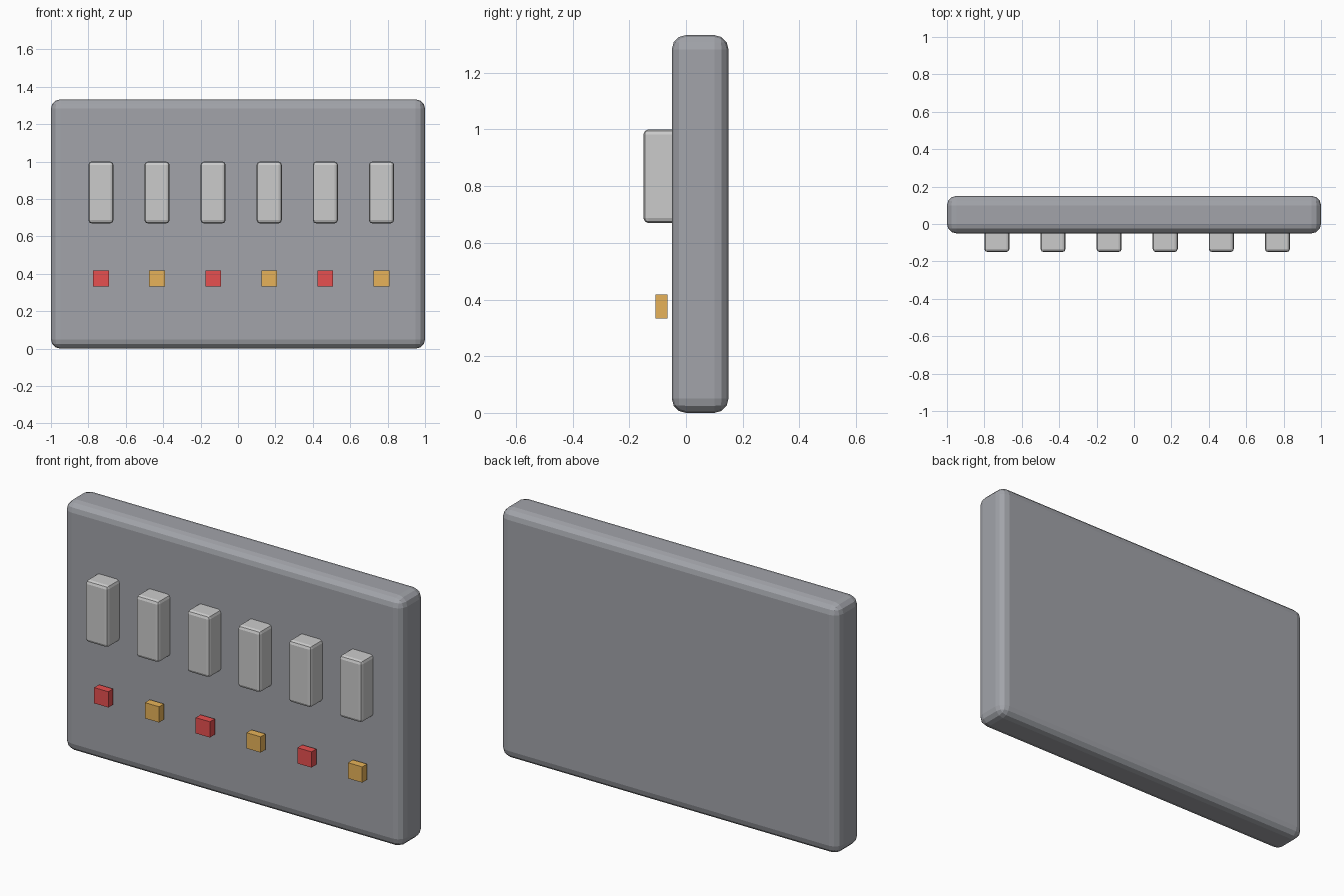
import bpy

if "Cube" in bpy.data.objects:
    bpy.data.objects.remove(bpy.data.objects["Cube"])

def material(name, color):
    m = bpy.data.materials.new(name)
    m.diffuse_color = color
    m.use_nodes = True
    m.node_tree.nodes["Principled BSDF"].inputs["Base Color"].default_value = m.diffuse_color
    return m

def box(name, lo, hi, bevel=0.0, segments=3, mat=None):
    """Box between two corners, with optional rounded edges."""
    center = [(a + b) / 2 for a, b in zip(lo, hi)]
    bpy.ops.mesh.primitive_cube_add(size=1, location=center)
    ob = bpy.context.object
    ob.name = name
    ob.scale = [b - a for a, b in zip(lo, hi)]
    bpy.ops.object.transform_apply(location=False, rotation=False, scale=True)
    if bevel:
        mod = ob.modifiers.new("rounded_edges", 'BEVEL')
        mod.width = bevel
        mod.segments = segments
    if mat:
        ob.data.materials.append(mat)
    return ob

panel_grey = material("panel_grey", (0.36, 0.37, 0.40, 1))
switch_grey = material("switch_grey", (0.70, 0.70, 0.71, 1))
red = material("red_light", (0.80, 0.08, 0.08, 1))
amber = material("amber_light", (0.80, 0.45, 0.10, 1))

# Rounded back panel
box("panel", (-1, -0.05, 0), (1, 0.15, 1.333), 0.05, 3, panel_grey)

# Row of switches with alternating indicator lights below
for i in range(6):
    x = -0.733 + 0.3 * i
    box(f"switch_{i + 1}", (x - 0.067, -0.15, 0.67), (x + 0.067, -0.017, 1.0),
        0.017, 2, switch_grey)
    box(f"indicator_light_{i + 1}", (x - 0.042, -0.107, 0.333),
        (x + 0.042, -0.066, 0.417), mat=amber if i % 2 else red)
